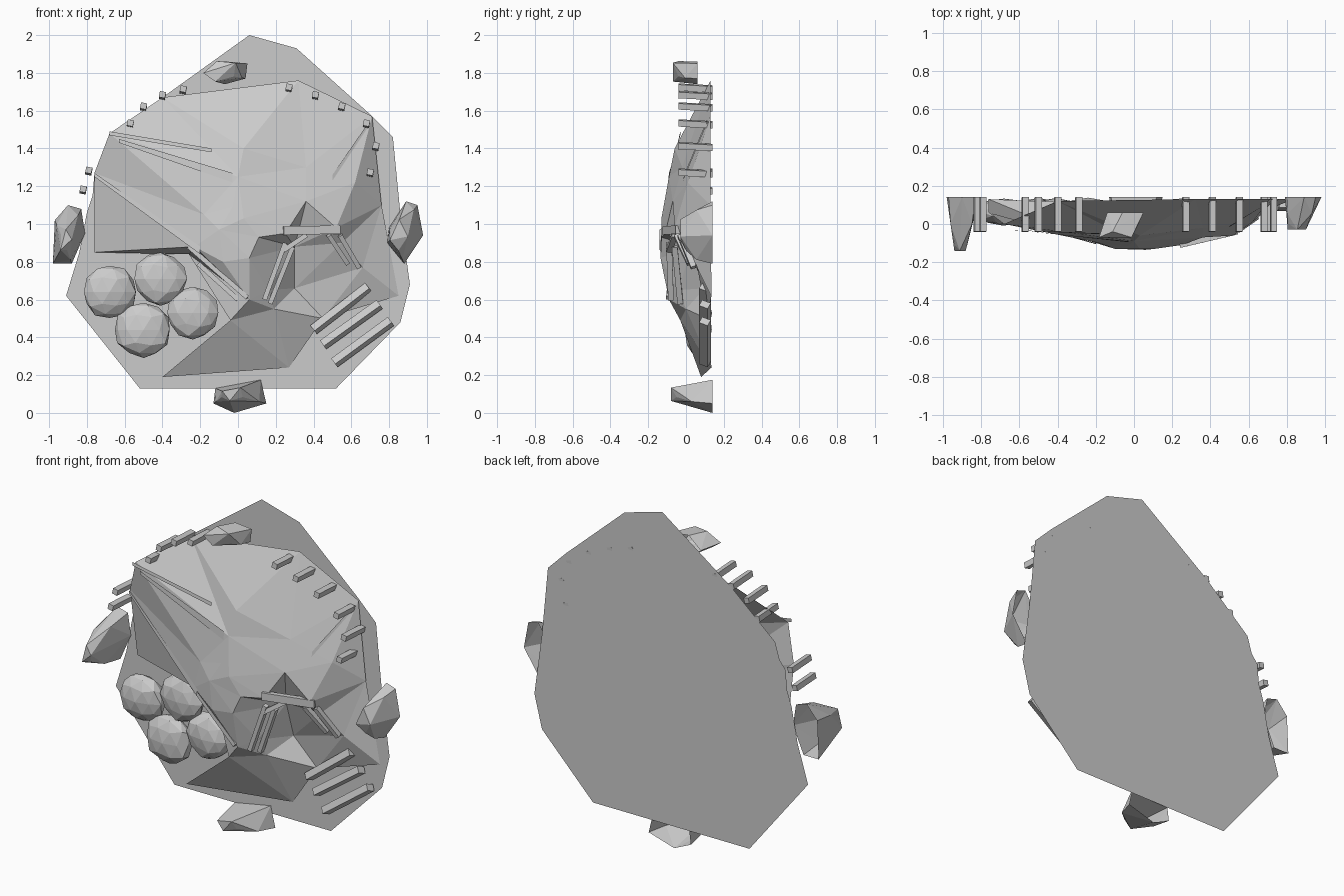
import bpy, bmesh, math, random
from mathutils import Vector, Matrix
from mathutils.geometry import delaunay_2d_cdt

random.seed(4)
BACK = 0.14


def finish(name, bm):
    me = bpy.data.meshes.new(name)
    bm.to_mesh(me)
    bm.free()
    ob = bpy.data.objects.new(name, me)
    bpy.context.collection.objects.link(ob)
    return ob


def bar(name, p, q, w, d, roll=0):
    """Box from p to q (x, y, z): w wide across, d deep along y."""
    p, q = Vector(p), Vector(q)
    axis = (q - p).normalized()
    ref = Vector((0, 1, 0)) if abs(axis.y) < 0.9 else Vector((0.2, 0, 1))
    side = axis.cross(ref).normalized()
    deep = side.cross(axis).normalized()
    rot = Matrix((axis, side, deep)).transposed().to_4x4()
    bm = bmesh.new()
    bmesh.ops.create_cube(bm, size=1)
    size = Matrix.Diagonal(((q - p).length, w, d, 1))
    bm.transform(Matrix.Translation((p + q) / 2) @ rot @
                 Matrix.Rotation(math.radians(roll), 4, 'X') @ size)
    return finish(name, bm)


def rock(name, outline, back, front, front_centre, shrink):
    """Faceted stone, open at the back, tapering to a smaller shifted front."""
    bm = bmesh.new()
    c = sum((Vector(p) for p in outline), Vector((0, 0))) / len(outline)
    for i, p in enumerate(outline):
        p = Vector(p)
        f = Vector(front_centre) + (p - c) * shrink
        mid = p.lerp(f, 0.3)
        bm.verts.new((p.x, back, p.y))
        bm.verts.new((f.x, front + 0.03 * (i % 2), f.y))
        if i % 2:
            bm.verts.new((mid.x, (back + front) / 2, mid.y))
    bmesh.ops.convex_hull(bm, input=bm.verts)
    loose = [v for v in bm.verts if not v.link_faces]
    bmesh.ops.delete(bm, geom=loose, context='VERTS')
    cap = [f for f in bm.faces if all(abs(v.co.y - back) < 1e-4 for v in f.verts)]
    bmesh.ops.delete(bm, geom=cap, context='FACES')
    return finish(name, bm)


# Flat backing plate
plate = [(0.06, 2.0), (0.31, 1.93), (0.70, 1.58), (0.82, 1.46), (0.86, 1.05),
         (0.91, 0.68), (0.86, 0.48), (0.52, 0.13), (-0.52, 0.13),
         (-0.91, 0.62), (-0.84, 0.85), (-0.80, 1.06), (-0.77, 1.15),
         (-0.76, 1.27), (-0.72, 1.32), (-0.69, 1.42), (-0.40, 1.67)]
bm = bmesh.new()
bm.faces.new([bm.verts.new((x, BACK, z)) for x, z in plate])
finish("backing_plate", bm)

# Faceted relief: outline then inner points, each (x, z, y)
edge = [(-0.76, 1.27, 0.06), (-0.68, 1.48, 0.0), (-0.40, 1.67, 0.12),
        (0.32, 1.76, 0.13), (0.71, 1.57, 0.13), (0.76, 1.1, 0.13),
        (0.85, 0.62, 0.135), (0.45, 0.50, 0.11), (0.27, 0.24, 0.135),
        (-0.40, 0.19, 0.08), (-0.04, 0.49, -0.03), (-0.26, 0.84, 0.11),
        (-0.76, 0.85, 0.13)]
inner = [(0.03, 1.40, -0.06), (0.0, 1.25, -0.09), (-0.18, 1.05, -0.10),
         (-0.03, 1.09, -0.115), (0.03, 1.03, -0.13), (-0.10, 0.97, -0.13),
         (-0.23, 0.88, -0.09), (-0.08, 0.80, -0.13), (0.06, 0.82, -0.135),
         (0.11, 0.93, -0.13), (0.06, 0.60, -0.09), (0.19, 0.55, 0.0),
         (0.16, 0.65, -0.04), (0.25, 0.95, -0.11), (0.30, 0.88, 0.03),
         (0.30, 0.66, 0.10), (0.36, 1.12, -0.07), (0.52, 0.98, -0.06),
         (0.55, 0.90, 0.0), (0.62, 1.22, 0.01), (0.66, 0.77, 0.06),
         (0.36, 1.30, -0.02)]
pts = edge + inner
n = len(edge)
# creases: temple to nose, temple to crown, nose ridge, forehead groove
creases = [(0, n + 6), (1, n + 1), (n + 6, n + 10), (3, n + 21), (9, n + 10)]
vs, _, fs, orig, _, _ = delaunay_2d_cdt(
    [Vector((x, z)) for x, z, y in pts], creases[:4], [list(range(n))], 1, 1e-5)
bm = bmesh.new()
bv = [bm.verts.new((v.x, pts[o[0]][2] if o else BACK, v.y))
      for v, o in zip(vs, orig)]
for f in fs:
    bm.faces.new([bv[i] for i in f])
finish("face_relief", bm)

# Cluster of faceted pebbles in the left hollow
for i, (x, z, r) in enumerate([(-0.68, 0.64, 0.145), (-0.41, 0.71, 0.145),
                               (-0.50, 0.44, 0.155), (-0.24, 0.53, 0.14)]):
    bm = bmesh.new()
    bmesh.ops.create_icosphere(bm, subdivisions=2, radius=1)
    for v in bm.verts:
        v.co *= random.uniform(0.92, 1.03)
    bm.transform(Matrix.Translation((x, 0.065, z)) @
                 Matrix.Diagonal((r, 0.073, r, 1)))
    bmesh.ops.dissolve_limit(bm, angle_limit=math.radians(14),
                             verts=bm.verts, edges=bm.edges)
    finish(f"pebble_{i}", bm)

# Four rim stones
rock("rim_stone_top", [(-0.14, 1.79), (-0.06, 1.86), (0.05, 1.85),
                       (0.04, 1.77), (-0.07, 1.74)],
     0.06, -0.07, (-0.09, 1.81), 0.9)
rock("rim_stone_left", [(-0.90, 1.10), (-0.83, 1.08), (-0.81, 0.95),
                        (-0.88, 0.79), (-0.98, 0.79), (-0.97, 1.02)],
     BACK, -0.14, (-0.91, 0.92), 0.35)
rock("rim_stone_right", [(0.89, 1.12), (0.95, 1.10), (0.98, 0.94),
                         (0.88, 0.79), (0.79, 0.90), (0.80, 0.98)],
     BACK, -0.03, (0.85, 0.95), 0.5)
rock("rim_stone_bottom", [(-0.12, 0.13), (0.08, 0.14), (0.12, 0.175),
                          (0.15, 0.05), (-0.02, 0.0), (-0.13, 0.05)],
     BACK, -0.08, (-0.03, 0.10), 0.4)

# Small pegs along the upper rim
pegs = [(-0.82, 1.18), (-0.79, 1.28), (-0.57, 1.53), (-0.50, 1.62),
        (-0.40, 1.68), (-0.29, 1.71), (0.27, 1.72), (0.41, 1.68),
        (0.55, 1.62), (0.68, 1.53), (0.73, 1.41), (0.70, 1.27)]
for i, (x, z) in enumerate(pegs):
    bar(f"rim_peg_{i}", (x, -0.04, z + 0.005), (x, BACK, z - 0.005),
        0.033, 0.033)

# Three cheek slats at lower right
for i, (x0, z0, x1, z1) in enumerate([(0.40, 0.44, 0.69, 0.665),
                                      (0.45, 0.36, 0.75, 0.575),
                                      (0.51, 0.265, 0.81, 0.485)]):
    bar(f"cheek_slat_{i}", (x0, 0.1, z0), (x1, 0.1, z1), 0.04, 0.05, 25)

# Brow bar and the splinters framing the eye and nose
bar("brow_bar", (0.24, -0.11, 0.965), (0.54, -0.04, 0.97), 0.045, 0.03)
splinters = [((0.14, -0.08, 0.60), (0.25, -0.09, 0.90)),
             ((0.17, -0.03, 0.58), (0.29, -0.06, 0.88)),
             ((0.24, -0.09, 0.86), (0.36, -0.06, 0.94)),
             ((0.48, -0.05, 0.94), (0.58, 0.02, 0.79)),
             ((0.54, -0.03, 0.94), (0.64, 0.04, 0.77)),
             ((-0.26, -0.06, 0.88), (0.05, -0.09, 0.61)),
             ((-0.21, -0.02, 0.79), (0.0, -0.04, 0.60))]
for i, (p, q) in enumerate(splinters):
    bar(f"face_splinter_{i}", p, q, 0.025, 0.03)

# Thin blades raking back from the forehead and temple
blades = [(-0.68, -0.03, 1.49, -0.14, -0.05, 1.40, 0.02),
          (-0.63, -0.03, 1.45, -0.03, -0.09, 1.27, 0.05),
          (-0.76, 0.05, 1.27, -0.20, -0.10, 0.88, 0.04),
          (0.70, 0.11, 1.55, 0.50, -0.01, 1.26, 0.03)]
for i, (x0, y0, z0, x1, y1, z1, w) in enumerate(blades):
    bm = bmesh.new()
    a = bm.verts.new((x0, y0, z0))
    b = bm.verts.new((x1, y1, z1))
    c = bm.verts.new((x1, y1 - 0.005, z1 - w))
    d = bm.verts.new((x0, y0, z0 - 0.02))
    bm.faces.new((a, b, c, d))
    finish(f"forehead_blade_{i}", bm)
